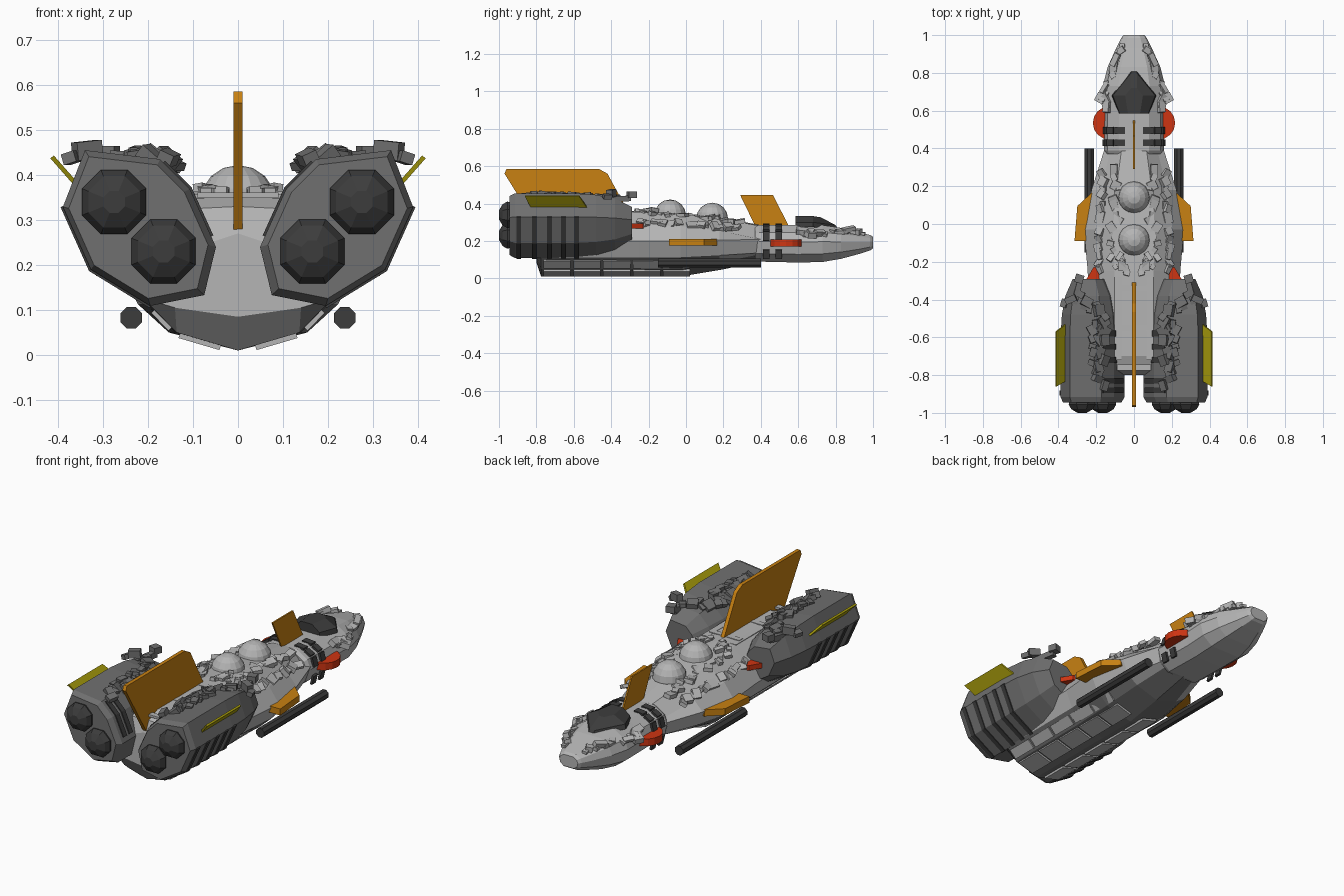
import bpy, bmesh, math, random
from mathutils import Vector, Matrix, Euler

if "Cube" in bpy.data.objects:
    bpy.data.objects.remove(bpy.data.objects["Cube"])

random.seed(7)

def material(name, r, g, b):
    m = bpy.data.materials.new(name)
    m.diffuse_color = (r, g, b, 1)
    m.use_nodes = True
    m.node_tree.nodes["Principled BSDF"].inputs["Base Color"].default_value = m.diffuse_color
    return m

LIGHT = material("light grey", .46, .46, .46)
GREY = material("engine grey", .16, .16, .16)
DARK = material("dark grey", .045, .045, .045)
ORANGE = material("orange", .58, .22, .006)
RED = material("red", .62, .035, .006)
YELLOW = material("yellow", .42, .36, .004)

def finish(name, bm, mat, mirror=False):
    bmesh.ops.recalc_face_normals(bm, faces=bm.faces)
    me = bpy.data.meshes.new(name)
    bm.to_mesh(me)
    bm.free()
    ob = bpy.data.objects.new(name, me)
    bpy.context.collection.objects.link(ob)
    me.materials.append(mat)
    if mirror:
        ob.modifiers.new("Mirror", 'MIRROR').use_axis = (True, False, False)
    return ob

def loft(bm, rings):
    """Skin a list of equal-length closed rings and cap the ends."""
    vs = [[bm.verts.new(p) for p in r] for r in rings]
    n = len(rings[0])
    for a, b in zip(vs, vs[1:]):
        for i in range(n):
            bm.faces.new((a[i], a[(i + 1) % n], b[(i + 1) % n], b[i]))
    bm.faces.new(vs[0])
    bm.faces.new(vs[-1])

def box(bm, loc, size, rot=(0, 0, 0)):
    m = Matrix.Translation(loc) @ Euler(rot).to_matrix().to_4x4() @ Matrix.Diagonal((*size, 1))
    bmesh.ops.create_cube(bm, size=1, matrix=m)

def full_ring(y, half):
    """Half profile from top centre to bottom centre, mirrored to a closed ring."""
    return [(x, y, z) for x, z in half] + [(-x, y, z) for x, z in half[-2:0:-1]]

# main hull
def hull_half(w, zt, zb):
    return [(0, zt), (w * .42, zt - .005), (w * .78, zt - .07), (w, .2 + zb * .1),
            (w * .84, .11 + zb * .3), (w * .58, .04 + zb), (0, zb)]
bm = bmesh.new()
loft(bm, [full_ring(-.80, [(0, .27), (.09, .24), (.18, .22), (.21, .19), (.19, .12), (.14, .105), (0, .085)]),
          full_ring(-.775, hull_half(.235, .33, .01)),
          full_ring(-.70, hull_half(.24, .36, .01)),
          full_ring(-.25, hull_half(.245, .36, .01)),
          full_ring(-.03, hull_half(.265, .35, .01)),
          full_ring(.18, hull_half(.225, .325, .045)),
          full_ring(.40, hull_half(.155, .285, .09))])
hull = finish("main_hull", bm, LIGHT)
hull.data.materials.append(GREY)
for p in hull.data.polygons:
    if p.normal.z < -.35 and p.center.z < .11:
        p.material_index = 1

# nose section
bm = bmesh.new()
def nose_half(w, zt, zb):
    h = zt - zb
    return [(0, zt), (w * .5, zt), (w * .88, zt - h * .2), (w, zt - h * .45),
            (w * .9, zb + h * .22), (w * .55, zb), (0, zb)]
loft(bm, [full_ring(y, nose_half(w, t, b)) for y, w, t, b in (
    (.37, .15, .275, .095), (.39, .16, .285, .09), (.60, .16, .285, .085), (.73, .165, .285, .088),
    (.83, .14, .27, .105), (.93, .095, .245, .132), (.985, .068, .232, .15), (1.0, .055, .222, .16))])
finish("nose", bm, LIGHT)

# cockpit canopy
bm = bmesh.new()
def canopy_ring(k, z, tip):
    pts = [(.015, tip), (.118 * k, .68), (.08 * k, .585)]
    return [(x, y, z(y)) for x, y in pts] + [(-x, y, z(y)) for x, y in pts[::-1]]
loft(bm, [canopy_ring(1, lambda y: .255 if y > .75 else .275, .82),
          canopy_ring(.95, lambda y: .285 if y > .75 else .30, .80),
          canopy_ring(.4, lambda y: .333 if y < .7 else .327, .72)])
finish("canopy", bm, DARK)

# nose vents, on top and along the sides
bm = bmesh.new()
for y in (.43, .495):
    box(bm, (.075, y, .284), (.055, .035, .012), (0, .1, 0))
    box(bm, (.125, y, .265), (.04, .035, .012), (0, .5, 0))
    box(bm, (.155, y, .225), (.012, .035, .05), (0, -.25, 0))
    box(bm, (.152, y, .13), (.012, .035, .05), (0, .25, 0))
finish("nose_vents", bm, DARK, True)

# sensor domes
for i, (y, z, r) in enumerate(((.14, .32, .085), (-.085, .337, .085))):
    bm = bmesh.new()
    bmesh.ops.create_uvsphere(bm, u_segments=16, v_segments=8, radius=r, matrix=Matrix.Translation((0, y, z)))
    finish(f"dome_{i + 1}", bm, LIGHT)

# fins and plates: polygons extruded along one axis
def prism(name, pts, place, a, b, mat, mirror=False):
    bm = bmesh.new()
    loft(bm, [[place(u, v, t) for u, v in pts] for t in (a, b)])
    return finish(name, bm, mat, mirror)
upright = lambda u, v, t: (t, u, v)
flat = lambda u, v, t: (u, v, t)
prism("tail_fin", [(-.97, .56), (-.96, .585), (-.465, .585), (-.42, .56), (-.30, .34), (-.79, .27)],
      upright, -.01, .01, ORANGE)
prism("nose_fin", [(.29, .445), (.465, .445), (.55, .28), (.37, .28)], upright, -.004, .004, ORANGE)
prism("side_wing", [(.19, .16), (.225, .165), (.30, .095), (.315, -.09), (.25, -.09), (.19, -.09)],
      flat, .175, .21, ORANGE, True)
prism("engine_bracket", [(.17, -.22), (.215, -.23), (.262, -.31), (.17, -.31)], flat, .268, .295, RED, True)
prism("side_fin", [(0, -.86), (0, -.57), (-.078, -.53), (-.078, -.83)],
      lambda u, v, t: (.413 + u * .66 + t * .75, v, .44 + u * .75 - t * .66), -.005, .005, YELLOW, True)

# red side pods
bm = bmesh.new()
bmesh.ops.create_cone(bm, cap_ends=True, segments=16, radius1=.088, radius2=.088, depth=.038,
                      matrix=Matrix.Translation((.13, .535, .19)))
finish("side_disc", bm, RED, True)

# side guns
ALONG_Y = Matrix.Rotation(math.pi / 2, 4, 'X')
bm = bmesh.new()
bmesh.ops.create_cone(bm, cap_ends=True, segments=8, radius1=.026, radius2=.026, depth=.55,
                      matrix=Matrix.Translation((.237, .125, .083)) @ ALONG_Y @ Matrix.Rotation(math.pi / 8, 4, 'Z'))
finish("side_gun", bm, DARK, True)

# engine pods
POD = [(.34, .455), (.389, .329), (.327, .19), (.195, .109), (.075, .133), (.049, .24), (.107, .369), (.173, .435)]
CX, CZ = .245, .295
def pod_ring(y, s):
    return [(CX + (x - CX) * s, y, CZ + (z - CZ) * s) for x, z in POD]
bm = bmesh.new()
loft(bm, [pod_ring(y, s) for y, s in ((-.945, .91), (-.915, 1), (-.60, 1), (-.48, .95), (-.38, .82), (-.29, .55))])
finish("engine_pod", bm, GREY, True)

# engine ribs on the outer lower and inner upper pod faces
def rib(bm, y, path, w):
    for p, q in zip(path, path[1:]):
        p, q = Vector((p[0], 0, p[1])), Vector((q[0], 0, q[1]))
        d = q - p
        box(bm, (p + q) / 2 + Vector((0, y, 0)), (d.length + .003, w, .01), (0, -math.atan2(d.z, d.x), 0))
bm = bmesh.new()
for y in (-.895, -.81, -.73, -.655, -.585):
    rib(bm, y, [(.389, .329), (.327, .19), (.195, .109)], .025)
for y in (-.88, -.83, -.72, -.65, -.58):
    rib(bm, y, [(.06, .265), (.107, .369), (.165, .427)], .03)
finish("engine_ribs", bm, DARK, True)

# engine nozzles
bm = bmesh.new()
for x, z in ((.275, .34), (.165, .23)):
    loft(bm, [[(x + r * math.cos(a), y, z + r * math.sin(a))
               for a in [math.pi / 8 + k * math.pi / 4 for k in range(8)]]
              for y, r in ((-.93, .07), (-.955, .077), (-.98, .062), (-1.0, .026))])
finish("nozzles", bm, DARK, True)

# belly panels
bm = bmesh.new()
tilt = -math.atan2(.04, .136)
for i in range(5):
    y = -.69 + i * .16
    box(bm, (.085, y, .030), (.095, .145, .012), (0, tilt, 0))
    box(bm, (.17, y, .077), (.055, .145, .010), (0, -.80, 0))
finish("belly_panels", bm, LIGHT, True)

# surface clutter: small tilted blocks scattered along a line
def clutter(bm, count, start, end, spread, size, lean=0):
    for i in range(count):
        t = (i + .5) / count
        p = Vector(start).lerp(Vector(end), t)
        p += Vector((random.uniform(-1, 1) * spread, random.uniform(-.01, .01), random.uniform(-.005, .008)))
        s = [size * random.uniform(.6, 1.3), size * random.uniform(.7, 1.6), size * random.uniform(.4, .8)]
        box(bm, p, s, (random.uniform(-.2, .2), lean + random.uniform(-.2, .2), random.uniform(-.6, .6)))

bm = bmesh.new()
clutter(bm, 14, (.185, -.25, .30), (.165, .28, .265), .012, .042, .7)
clutter(bm, 14, (.11, -.24, .355), (.09, .31, .302), .02, .038, .15)
clutter(bm, 6, (.03, -.26, .36), (.07, -.17, .36), .03, .035)
box(bm, (.085, -.5, .352), (.035, .44, .012))
for y in (-.76, -.55, -.34):
    box(bm, (.05, y, .355), (.08, .03, .012))
finish("deck_clutter", bm, LIGHT, True)

bm = bmesh.new()
clutter(bm, 7, (.15, .60, .255), (.15, .76, .235), .012, .038, .6)
clutter(bm, 7, (.12, .77, .255), (.06, .95, .238), .012, .036, .3)
box(bm, (.175, .665, .235), (.05, .05, .03), (0, .3, .5))
box(bm, (.10, .87, .262), (.03, .07, .025), (.2, .3, .5))
finish("nose_clutter", bm, LIGHT, True)

bm = bmesh.new()
clutter(bm, 15, (.175, -.86, .44), (.175, -.42, .425), .022, .045, -.5)
clutter(bm, 6, (.215, -.75, .448), (.21, -.50, .448), .012, .035)
# forward sensor clusters
clutter(bm, 4, (.23, -.46, .43), (.28, -.37, .43), .012, .045)
box(bm, (.30, -.36, .425), (.03, .13, .03), (.05, 0, .25))
box(bm, (.29, -.29, .447), (.045, .045, .035), (0, 0, .3))
box(bm, (.335, -.40, .455), (.06, .035, .04), (0, .1, -.4))
box(bm, (.37, -.42, .438), (.03, .045, .025), (0, .3, .3))
finish("engine_clutter", bm, GREY, True)
